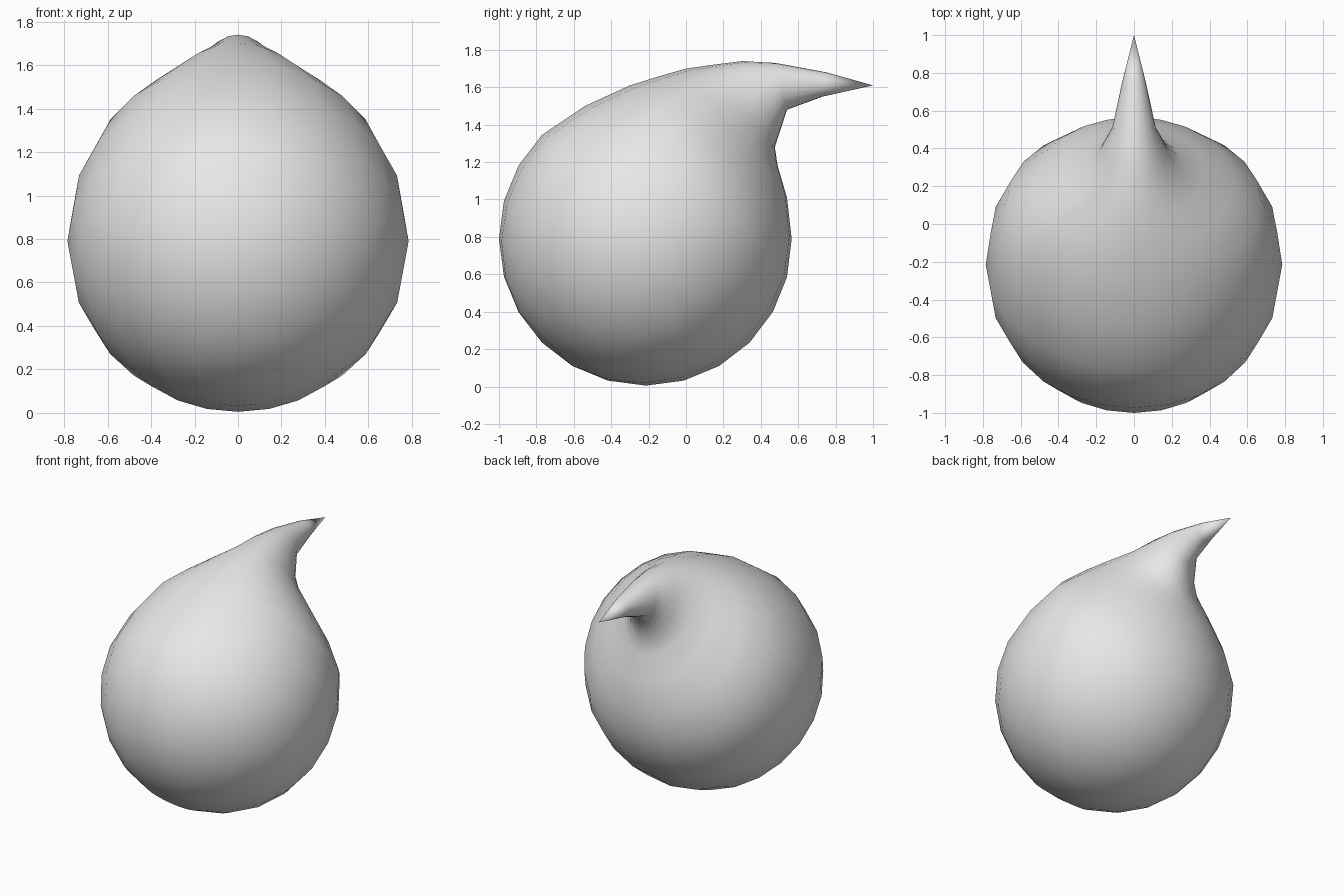
import bpy
import bmesh
from math import sin, cos, pi, radians
from mathutils import Vector

cube = bpy.data.objects.get("Cube")
if cube:
    bpy.data.objects.remove(cube, do_unlink=True)

SIDES = 24
RADIUS = 0.785
CENTRE = Vector((0, -0.215, 0.79))


def on_sphere(angle):
    """Point of the round body in the middle plane, angle from +y towards +z."""
    a = radians(angle)
    return CENTRE + RADIUS * Vector((0, cos(a), sin(a)))


# Round body: rings about an axis that leans from lower front to upper back
rings = []
for polar in range(15, 91, 15):
    rings.append((on_sphere(225 - polar), on_sphere(225 + polar), RADIUS * sin(radians(polar))))

# Neck and bent horn: upper y, z, lower y, z, half width
for uy, uz, ly, lz, width in (
    (-0.54, 1.50, 0.465, 0.40, 0.757),
    (-0.30, 1.61, 0.54, 0.585, 0.675),
    (-0.14, 1.66, 0.565, 0.79, 0.53),
    (0.00, 1.70, 0.54, 1.01, 0.37),
    (0.14, 1.72, 0.49, 1.18, 0.25),
    (0.30, 1.74, 0.475, 1.28, 0.18),
    (0.48, 1.73, 0.54, 1.48, 0.115),
    (0.75, 1.68, 0.73, 1.55, 0.065),
):
    rings.append((Vector((0, uy, uz)), Vector((0, ly, lz)), width))

# Loft the rings between the rounded pole and the pointed tip
bm = bmesh.new()
loops = []
for upper, lower, width in rings:
    middle, arm = (upper + lower) / 2, (upper - lower) / 2
    loop = []
    for i in range(SIDES):
        t = 2 * pi * i / SIDES
        loop.append(bm.verts.new(middle + arm * cos(t) + Vector((width * sin(t), 0, 0))))
    loops.append(loop)

pole = bm.verts.new(on_sphere(225))
tip = bm.verts.new((0, 1.0, 1.61))
for i in range(SIDES):
    j = (i + 1) % SIDES
    for a, b in zip(loops, loops[1:]):
        bm.faces.new((a[i], a[j], b[j], b[i]))
    bm.faces.new((pole, loops[0][j], loops[0][i]))
    bm.faces.new((tip, loops[-1][i], loops[-1][j]))
bmesh.ops.recalc_face_normals(bm, faces=bm.faces)
for face in bm.faces:
    face.smooth = True

mesh = bpy.data.meshes.new("horned_drop_body")
bm.to_mesh(mesh)
bm.free()
body = bpy.data.objects.new("horned_drop_body", mesh)
bpy.context.collection.objects.link(body)

# Plain grey surface
grey = bpy.data.materials.new("light_grey")
grey.use_nodes = True
grey.diffuse_color = (0.8, 0.8, 0.8, 1)
grey.node_tree.nodes["Principled BSDF"].inputs["Base Color"].default_value = (0.8, 0.8, 0.8, 1)
mesh.materials.append(grey)
